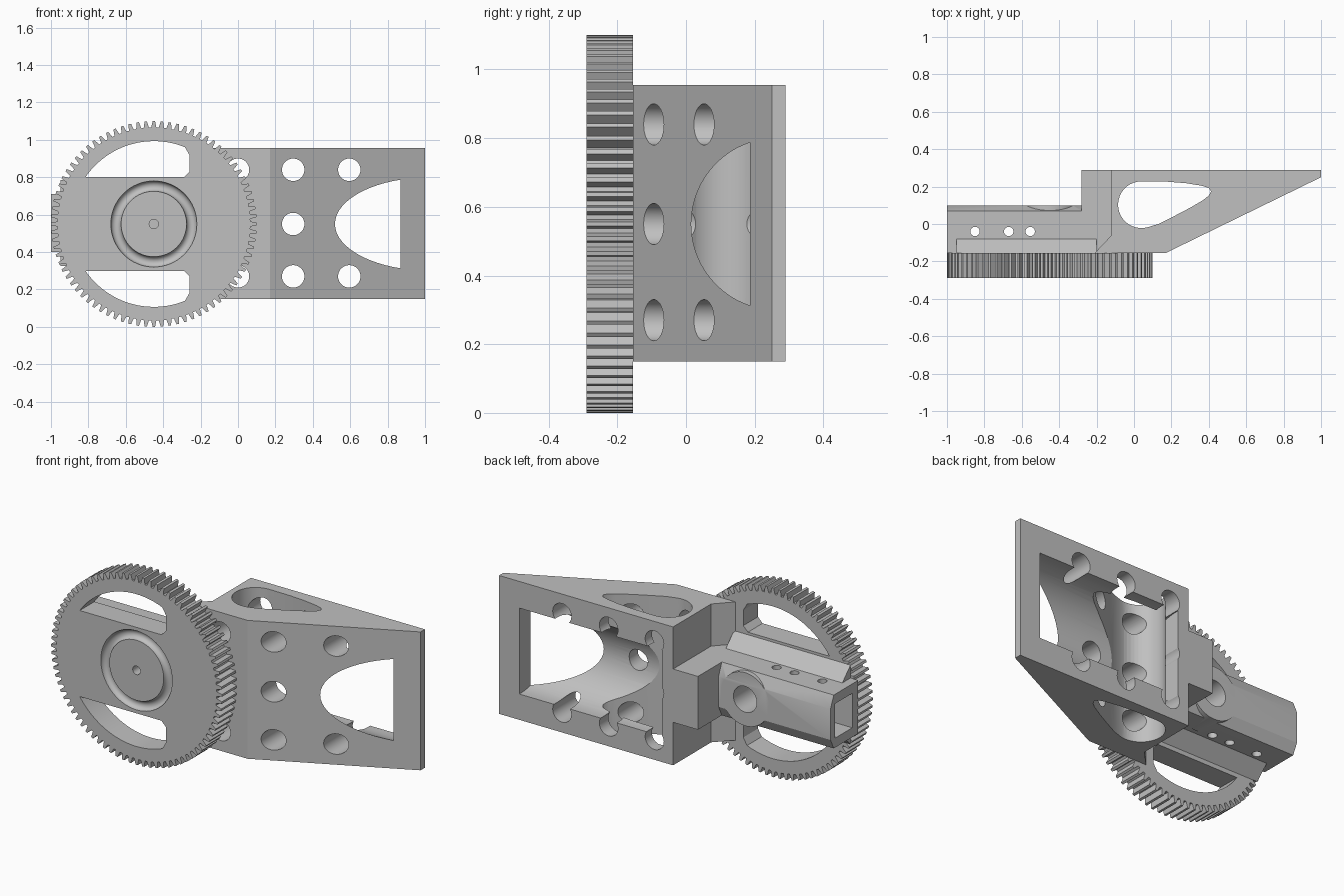
import bpy
import bmesh
from math import cos, sin, pi, tau, atan2

cube = bpy.data.objects.get("Cube")
if cube:
    bpy.data.objects.remove(cube, do_unlink=True)

grey = bpy.data.materials.new("plain grey")
grey.use_nodes = True
colour = (0.53, 0.53, 0.53, 1)
grey.diffuse_color = colour
grey.node_tree.nodes["Principled BSDF"].inputs["Base Color"].default_value = colour

GX, GZ = -0.45, 0.55   # gear centre
FRONT, SEAT = -0.29, -0.155


def prism(name, points, axis, lo, hi):
    """Extrude a flat outline along an axis."""
    place = {"x": lambda a, b, t: (t, a, b),
             "y": lambda a, b, t: (a, t, b),
             "z": lambda a, b, t: (a, b, t)}[axis]
    bm = bmesh.new()
    low = [bm.verts.new(place(a, b, lo)) for a, b in points]
    high = [bm.verts.new(place(a, b, hi)) for a, b in points]
    bm.faces.new(low)
    bm.faces.new(high[::-1])
    n = len(points)
    for i in range(n):
        j = (i + 1) % n
        bm.faces.new((low[j], low[i], high[i], high[j]))
    bmesh.ops.recalc_face_normals(bm, faces=bm.faces)
    mesh = bpy.data.meshes.new(name)
    bm.to_mesh(mesh)
    bm.free()
    mesh.materials.append(grey)
    obj = bpy.data.objects.new(name, mesh)
    bpy.context.collection.objects.link(obj)
    return obj


def circle(a, b, r, n=40):
    return [(a + r * cos(tau * i / n), b + r * sin(tau * i / n)) for i in range(n)]


def rect(a0, a1, b0, b1):
    return [(a0, b0), (a1, b0), (a1, b1), (a0, b1)]


def activate(obj):
    bpy.ops.object.select_all(action="DESELECT")
    obj.select_set(True)
    bpy.context.view_layer.objects.active = obj


def combine(obj, tool, operation="DIFFERENCE"):
    tool.hide_render = True
    mod = obj.modifiers.new("cut", "BOOLEAN")
    mod.operation, mod.solver, mod.object = operation, "EXACT", tool
    activate(obj)
    bpy.ops.object.modifier_apply(modifier=mod.name)
    bpy.data.objects.remove(tool, do_unlink=True)


def finish(obj):
    activate(obj)
    bpy.ops.object.shade_smooth_by_angle(angle=pi / 7)


# Gear wheel with straight teeth
teeth, outer, root = 80, 0.55, 0.516
outline = []
for i in range(teeth):
    for step, r in ((-0.34, root), (-0.15, outer), (0.15, outer), (0.34, root)):
        t = tau * (i + step) / teeth
        outline.append((GX + r * cos(t), GZ + r * sin(t)))
gear = prism("gear_wheel", outline, "y", FRONT, SEAT)

# Two mirrored windows in the gear
start, end = atan2(0.4, 0.19), atan2(0.25, -0.365)
window = [(0.16, 0.25), (0.19, 0.28), (0.19, 0.37)]
window += [(0.443 * cos(t), 0.443 * sin(t))
           for t in (start + 0.06 + (end - start - 0.06) * i / 24 for i in range(25))]
for side in (1, -1):
    combine(gear, prism("window_cutter", [(GX + a, GZ + side * b) for a, b in window],
                        "y", FRONT - 0.1, SEAT + 0.1))

# Round groove and axle hole
bpy.ops.mesh.primitive_torus_add(location=(GX, FRONT, GZ), rotation=(pi / 2, 0, 0),
                                 major_radius=0.2025, minor_radius=0.0275,
                                 major_segments=64, minor_segments=20)
groove = bpy.context.object
groove.data.materials.append(grey)
combine(gear, groove)
combine(gear, prism("axle_cutter", circle(GX, GZ, 0.025, 24), "y", -0.4, 0))
finish(gear)

# Wedge bracket
wedge = prism("wedge_bracket", [(1, 0.29), (-0.12, 0.29), (-0.12, -0.06), (-0.21, SEAT),
                                (0.17, SEAT), (1, 0.25)], "z", 0.15, 0.955)

# Trough with a rounded floor, open at the back
trough = [(0.4, 0.8), (0.4, 0.3)]
trough += [(0.265 - 0.25 * sin(t), GZ - 0.25 * cos(t)) for t in (pi * i / 32 for i in range(33))]
combine(wedge, prism("trough_cutter", trough, "x", -0.05, 0.87))

# Rounded teardrop window from top to bottom
teardrop = [(0.04 + 0.125 * cos(t), 0.103 + 0.125 * sin(t))
            for t in (pi / 2 + pi * 1.08 * i / 20 for i in range(21))]
teardrop += [(0.13, 0.0), (0.22, 0.045), (0.3, 0.087), (0.37, 0.128), (0.4, 0.152),
             (0.412, 0.175), (0.4, 0.193), (0.36, 0.205), (0.28, 0.218), (0.18, 0.226)]
combine(wedge, prism("teardrop_cutter", teardrop, "z", 0, 1.1))

# Grid of bolt holes
for x in (0, 0.295, 0.595):
    for z in (0.27, 0.55, 0.84):
        if x < 0.5 or z != 0.55:
            combine(wedge, prism("bolt_cutter", circle(x, z, 0.06), "y", -0.3, 0.4))
finish(wedge)

# Stub joining the wedge to the arm
finish(prism("joining_block", rect(-0.28, -0.12, 0.4, 0.71), "y", SEAT, 0.29))

# Arm behind the gear, with bevelled back edges
arm = prism("arm", [(SEAT, 0.4), (0.07, 0.4), (0.1, 0.46), (0.1, 0.64),
                    (0.07, 0.71), (SEAT, 0.71)], "x", -1, -0.28)

# Flared foot along the gear
foot = prism("foot", [(SEAT, 0.325), (-0.08, 0.4), (-0.08, 0.71), (SEAT, 0.785)],
             "x", -0.95, -0.2)
combine(arm, foot, "UNION")

# Round boss and its bore, open channel and pin holes
combine(arm, prism("boss", circle(GX, GZ, 0.155, 48), "y", -0.05, 0.1), "UNION")
combine(arm, prism("channel_cutter", rect(-0.1, 0.06, 0.455, 0.655), "x", -1.1, -0.62))
combine(arm, prism("bore_cutter", circle(GX, GZ, 0.075), "y", -0.08, 0.2))
for x in (-0.85, -0.67, -0.555):
    combine(arm, prism("pin_cutter", circle(x, -0.04, 0.025, 24), "z", 0.2, 0.9))
finish(arm)
